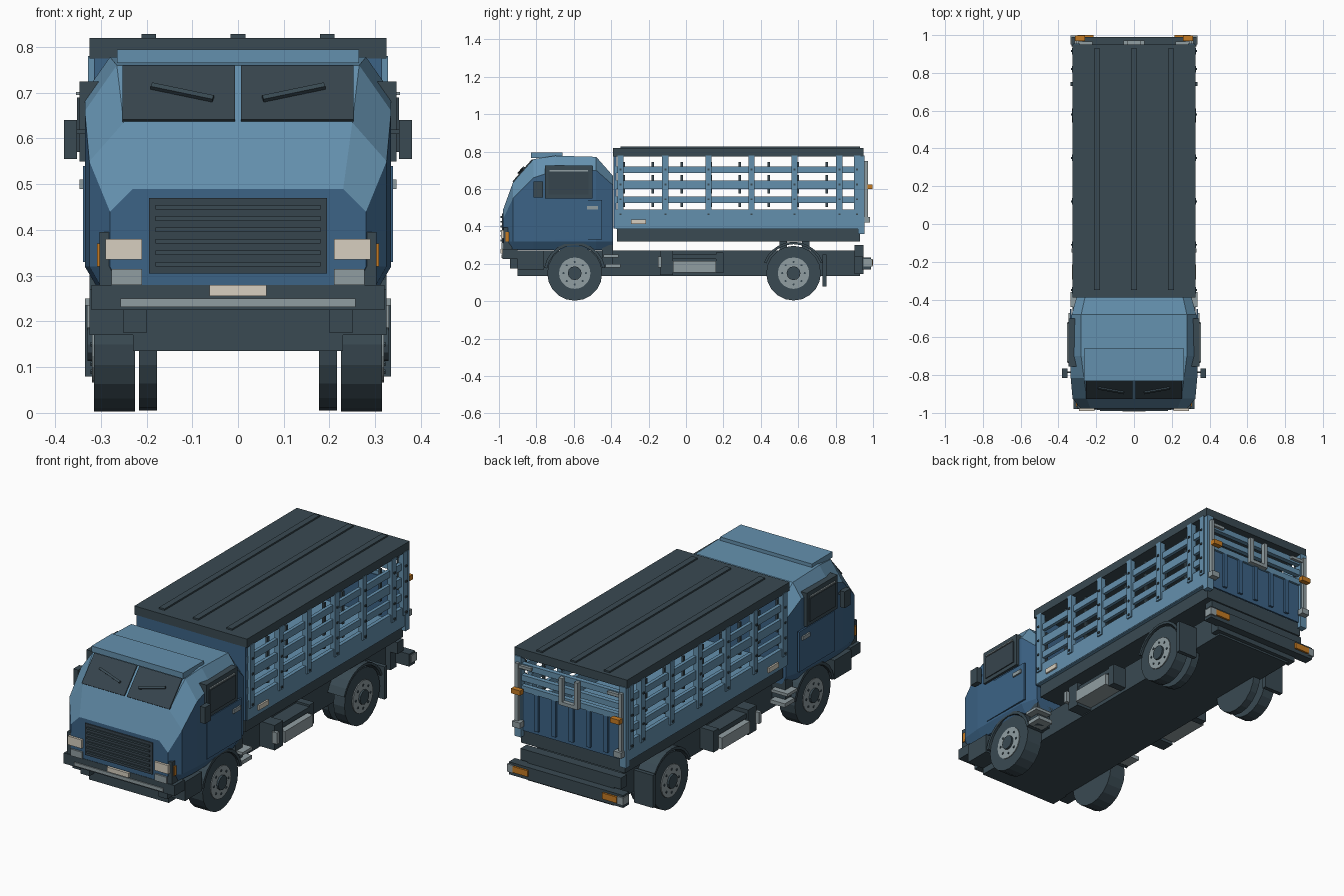
import bpy, bmesh, math
from mathutils import Matrix, Vector

cube = bpy.data.objects.get("Cube")
if cube:
    bpy.data.objects.remove(cube)


def material(name, rgb):
    lin = [(c / 255) ** 2.2 for c in rgb] + [1]
    m = bpy.data.materials.new(name)
    m.use_nodes = True
    m.diffuse_color = lin
    m.node_tree.nodes["Principled BSDF"].inputs["Base Color"].default_value = lin
    return m


DARK_BLUE = material("dark blue paint", (62, 99, 133))
BLUE = material("light blue paint", (100, 143, 172))
CHARCOAL = material("charcoal", (60, 75, 83))
GLASS = material("dark glass", (57, 70, 78))
STEEL = material("pale steel", (143, 156, 160))
CREAM = material("cream lamp", (214, 206, 190))
AMBER = material("amber lamp", (196, 122, 40))


def finish(name, bm, *mats):
    bmesh.ops.recalc_face_normals(bm, faces=bm.faces)
    mesh = bpy.data.meshes.new(name)
    bm.to_mesh(mesh)
    bm.free()
    for m in mats:
        mesh.materials.append(m)
    ob = bpy.data.objects.new(name, mesh)
    bpy.context.scene.collection.objects.link(ob)
    return ob


def boxes(name, mat, spans, mirror=False, frame=None):
    """Boxes given as x, y, z spans; mirror copies them to the other side."""
    bm = bmesh.new()
    for x0, x1, y0, y1, z0, z1 in spans:
        for s in (1, -1) if mirror else (1,):
            size = Matrix.Diagonal((x1 - x0, y1 - y0, z1 - z0, 1))
            mid = Vector((s * (x0 + x1), y0 + y1, z0 + z1)) / 2
            bmesh.ops.create_cube(bm, size=1, matrix=Matrix.Translation(mid) @ size)
    if frame:
        bm.transform(frame)
    return finish(name, bm, mat)


def discs(name, mat, centres, radius, width, segments=20):
    """Cylinders lying along x, on both sides."""
    bm = bmesh.new()
    for x, y, z in centres:
        for s in (1, -1):
            place = Matrix.Translation((s * x, y, z)) @ Matrix.Rotation(math.pi / 2, 4, "Y")
            bmesh.ops.create_cone(bm, cap_ends=True, segments=segments, radius1=radius,
                                  radius2=radius, depth=width, matrix=place)
    return finish(name, bm, mat)


def arch(name, mat, y, z, r0, r1, x0, x1, start, end, steps=10):
    """Curved mudguard over a wheel, on both sides."""
    bm = bmesh.new()
    for s in (1, -1):
        rows = []
        for i in range(steps + 1):
            a = math.radians(start + (end - start) * i / steps)
            rows.append([bm.verts.new((s * x, y + r * math.cos(a), z + r * math.sin(a)))
                         for x, r in ((x0, r0), (x1, r0), (x1, r1), (x0, r1))])
        for a, b in zip(rows, rows[1:]):
            for k in range(4):
                bm.faces.new((a[k], a[k - 1], b[k - 1], b[k]))
        bm.faces.new(rows[0])
        bm.faces.new(rows[-1])
    return finish(name, bm, mat)


# Cab shell: sections along y of half width, shoulder height, roof half width, roof height
sections = [(-.978, .28, .44, .23, .49), (-.925, .325, .55, .25, .635),
            (-.815, .335, .66, .265, .76), (-.7, .335, .7, .28, .778),
            (-.48, .33, .7, .28, .772), (-.39, .305, .62, .26, .67)]
bm = bmesh.new()
rings = []
for y, w, shoulder, roof_w, roof in sections:
    half = [(w * .92, .275), (w, .32), (w, shoulder), (roof_w, roof)]
    outline = half + [(-x, z) for x, z in reversed(half)]
    rings.append([bm.verts.new((x, y, z)) for x, z in outline])
for a, b in zip(rings, rings[1:]):
    for k in range(len(a)):
        bm.faces.new((a[k - 1], a[k], b[k], b[k - 1]))
bm.faces.new(rings[0])
bm.faces.new(rings[-1])
bmesh.ops.recalc_face_normals(bm, faces=bm.faces)
for f in bm.faces:
    f.material_index = 1 if f.normal.z > .25 else 0
finish("cab_shell", bm, DARK_BLUE, BLUE)
boxes("roof_visor", BLUE, [(-.265, .265, -.83, -.66, .765, .795)])

# Windscreen and wipers, laid on the slope
slope = Matrix.Translation((0, -.87, .6975)) @ Matrix.Rotation(math.atan2(.125, .11), 4, "X")
boxes("windscreen", GLASS, [(.007, .253, -.08, .078, -.002, .006)], True, slope)
for s in (1, -1):
    tilt = slope @ Matrix.Translation((s * .122, -.005, .01)) @ Matrix.Rotation(s * .27, 4, "Z")
    boxes("wiper", CHARCOAL, [(-.07, .07, -.006, .006, -.004, .006)], frame=tilt)

# Cab sides
boxes("door_panel", DARK_BLUE, [(.33, .339, -.74, -.45, .33, .54)], True)
boxes("side_window_frame", CHARCOAL, [(.3, .347, -.755, -.5, .55, .725)], True)
boxes("side_window_glass", GLASS, [(.34, .352, -.735, -.52, .57, .69)], True)
boxes("window_trim", STEEL, [(.34, .354, -.73, -.525, .695, .702)], True)
boxes("door_handle", STEEL, [(.33, .347, -.53, -.47, .49, .51)], True)
boxes("mirror", CHARCOAL, [(.352, .38, -.815, -.765, .555, .64),
                           (.32, .36, -.79, -.78, .61, .62)], True)

# Front face
boxes("grille", GLASS, [(-.195, .195, -.984, -.97, .305, .47)])
boxes("grille_bars", CHARCOAL, [(-.18, .18, -.991, -.98, z, z + .01)
                                for z in (.32, .345, .37, .395, .42, .445)])
boxes("lamp_housing", CHARCOAL, [(.26, .303, -.976, -.93, .27, .395)], True)
boxes("headlight", CREAM, [(.21, .29, -.99, -.96, .335, .38)], True)
boxes("fog_light", STEEL, [(.21, .277, -.987, -.96, .28, .315)], True)
boxes("corner_marker", AMBER, [(.3, .308, -.965, -.945, .32, .37)], True)
boxes("front_bumper", CHARCOAL, [(-.32, .32, -.98, -.9, .225, .28),
                                 (-.325, .325, -.9, -.76, .17, .27),
                                 (-.23, .23, -.9, -.8, .135, .24)])
boxes("bumper_stripe", STEEL, [(-.257, .257, -.986, -.975, .232, .25)])
boxes("front_plate", CREAM, [(-.062, .062, -.992, -.98, .256, .28)])
boxes("tow_mount", CHARCOAL, [(.2, .25, -.94, -.88, .175, .23)], True)

# Chassis
boxes("chassis", CHARCOAL, [(-.222, .222, -.89, .93, .135, .27)])
boxes("cross_supports", CHARCOAL, [(-.2, .2, y, y + .04, .26, .33) for y in (.5, .62)])
boxes("side_lockers", CHARCOAL, [(.2, .31, -.14, -.07, .14, .27),
                                 (.2, .3, .16, .2, .15, .26),
                                 (.2, .3, -.07, .16, .225, .25)], True)
boxes("fuel_tank", STEEL, [(.2, .32, -.07, .16, .155, .215),
                           (.3, .33, -.15, -.13, .18, .24)], True)
boxes("cab_step", STEEL, [(.24, .335, -.44, -.36, .235, .25),
                          (.24, .325, -.43, -.35, .18, .2)], True)
boxes("step_hanger", CHARCOAL, [(.2, .3, -.45, -.39, .18, .3)], True)
boxes("mudflap", CHARCOAL, [(.225, .335, .73, .752, .08, .25)], True)

# Wheels
FRONT, REAR = -.595, .575
discs("front_tyres", CHARCOAL, [(.27, FRONT, .15)], .147, .09)
discs("rear_tyres", CHARCOAL, [(.272, REAR, .15), (.197, REAR, .15)], .145, .04)
discs("rear_outer_tyres", CHARCOAL, [(.282, REAR, .15)], .146, .064)
discs("wheel_rims", STEEL, [(.28, y, .15) for y in (FRONT, REAR)], .084, .078)
discs("wheel_hubs", CHARCOAL, [(.29, y, .15) for y in (FRONT, REAR)], .037, .078, 12)
discs("wheel_nuts", CHARCOAL,
      [(.3, y + .06 * math.cos(k * math.pi / 4), .15 + .06 * math.sin(k * math.pi / 4))
       for y in (FRONT, REAR) for k in range(8)], .006, .045, 6)
arch("front_mudguard", CHARCOAL, FRONT, .15, .15, .166, .21, .325, 10, 170)
arch("rear_mudguard", CHARCOAL, REAR, .15, .155, .168, .225, .32, 20, 160)

# Cargo floor and roof
boxes("cargo_floor", CHARCOAL, [(-.3, .3, -.37, .93, .32, .39)])
boxes("floor_rim", BLUE, [(-.318, .318, -.375, .93, .386, .4)])
boxes("cargo_roof", CHARCOAL, [(-.325, .325, -.39, .95, .775, .82)])
boxes("roof_ribs", CHARCOAL, [(x - .016, x + .016, -.35, .93, .815, .828)
                              for x in (-.195, 0, .195)])
boxes("headboard", DARK_BLUE, [(-.315, .315, -.388, -.372, .39, .78)])

# Slatted sides
boxes("side_board", BLUE, [(.3, .32, -.38, .93, .39, .49)], True)
boxes("side_rails", BLUE, [(.298, .316, -.38, .93, z, z + h)
                           for z, h in ((.525, .035), (.6, .045), (.685, .035))], True)
POSTS = (-.35, -.11, .12, .35, .58, .82, .915)
boxes("side_posts", BLUE, [(.3, .328, y - .017, y + .017, .45, .78) for y in POSTS], True)
boxes("post_bolts", CHARCOAL, [(.32, .333, y - .005, y + .005, z, z + .01)
                               for y in POSTS for z in (.46, .54, .62, .7)], True)
boxes("rail_hooks", CHARCOAL, [(.288, .3, y * .155 - .34, y * .155 - .325, z, z + .035)
                               for y in range(9) for z in (.505, .575, .64, .71)], True)
boxes("side_marker", CREAM, [(.31, .329, -.295, -.215, .413, .438)], True)

# Tailgate
boxes("tailgate_panel", DARK_BLUE, [(-.3, .3, .92, .938, .39, .61)])
boxes("tailgate_ribs", DARK_BLUE, [(x * .1 - .012, x * .1 + .012, .93, .95, .41, .6)
                                   for x in range(-2, 3)])
boxes("tailgate_rails", BLUE, [(-.3, .3, .925, .95, z, z + .03) for z in (.6, .655, .715)])
boxes("rear_posts", BLUE, [(.285, .322, .92, .955, .36, .78)], True)
boxes("gate_bars", STEEL, [(.29, .308, .955, .972, .42, .75),
                           (.27, .315, .95, .985, .42, .45),
                           (.22, .3, .95, .965, .725, .74)], True)
boxes("gate_latch", STEEL, [(.035, .055, .95, .972, .6, .74),
                            (0, .055, .95, .972, .6, .618)], True)
boxes("tail_marker", AMBER, [(.26, .312, .97, .997, .6, .625)], True)

# Rear bumper
boxes("rear_step", CHARCOAL, [(-.29, .29, .9, .95, .24, .3)])
boxes("rear_bumper", CHARCOAL, [(-.33, .33, .94, .99, .17, .235),
                                (-.25, .25, .9, .95, .145, .25)])
boxes("tail_lamp", AMBER, [(.215, .3, .985, 1, .19, .222)], True)
boxes("lamp_end", STEEL, [(.3, .335, .95, .997, .185, .225)], True)
